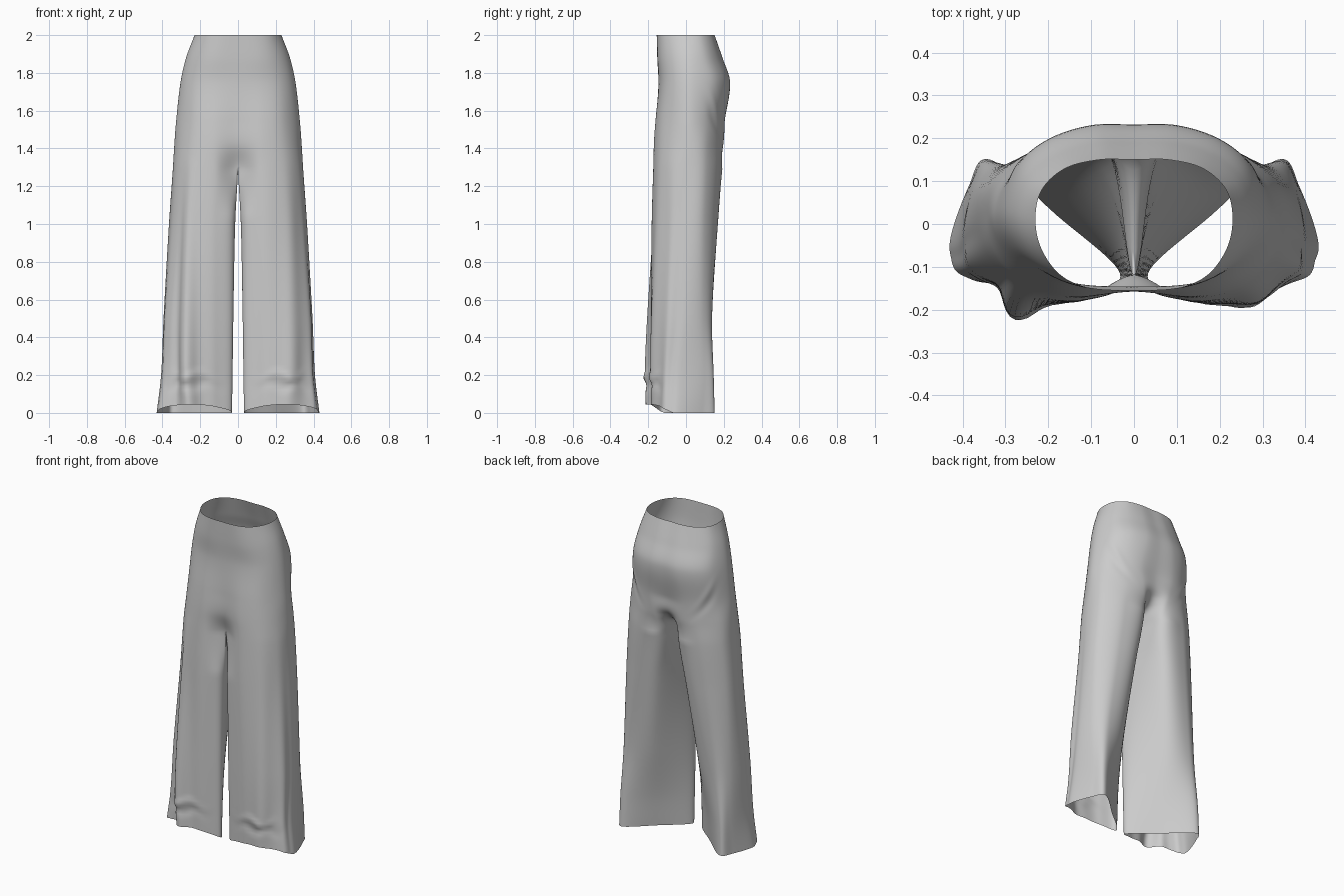
import bpy, bmesh, math
from mathutils import Vector

if "Cube" in bpy.data.objects:
    bpy.data.objects.remove(bpy.data.objects["Cube"])

# Half cross-sections: front centre -> outer side -> back centre.
# Below the crotch the last point equals the first, closing the leg.
CROTCH = 1.29
Z = [2.0, 1.88, 1.75, 1.55, 1.42, CROTCH, 1.0, 0.5, 0.2, 0.0]
TORSO = [
    [(0, -.155), (.10, -.15), (.17, -.12), (.215, -.06), (.23, .01), (.215, .08), (.16, .13), (.08, .15), (0, .15)],
    [(0, -.152), (.12, -.147), (.20, -.115), (.255, -.055), (.275, .02), (.25, .105), (.185, .16), (.09, .19), (0, .192)],
    [(0, -.146), (.13, -.14), (.22, -.11), (.282, -.05), (.304, .03), (.27, .135), (.2, .197), (.1, .230), (0, .232)],
    [(0, -.155), (.13, -.16), (.23, -.13), (.30, -.06), (.327, .02), (.295, .105), (.22, .17), (.12, .204), (0, .2)],
    [(0, -.155), (.13, -.17), (.24, -.14), (.31, -.07), (.337, .02), (.31, .105), (.21, .175), (.09, .197), (0, .16)],
]
LEG = [
    [(0, -.12), (.12, -.172), (.245, -.15), (.32, -.08), (.345, .01), (.322, .105), (.21, .178), (.06, .162)],
    [(.015, -.115), (.12, -.178), (.26, -.16), (.335, -.09), (.365, 0), (.345, .095), (.24, .162), (.095, .135)],
    [(.025, -.115), (.12, -.175), (.27, -.18), (.365, -.11), (.395, -.02), (.367, .09), (.295, .138), (.155, .09)],
    [(.03, -.115), (.12, -.17), (.27, -.185), (.37, -.12), (.408, -.05), (.378, .095), (.325, .145), (.178, .045)],
    [(.033, -.115), (.12, -.165), (.26, -.18), (.385, -.125), (.432, -.06), (.387, .085), (.335, .15), (.18, .02)],
]
KEYS = [[Vector(p) for p in s] for s in TORSO] + [[Vector(p) for p in s + s[:1]] for s in LEG]
SEG = 12           # samples per section span
ROWS = 100


def section(z):
    """Hermite-interpolate the key sections at height z."""
    i = next((k for k in range(len(Z) - 1) if z >= Z[k + 1]), len(Z) - 2)
    h = Z[i + 1] - Z[i]
    t = (z - Z[i]) / h

    def slope(k, j):
        a, b = max(k - 1, 0), min(k + 1, len(Z) - 1)
        return (KEYS[b][j] - KEYS[a][j]) / (Z[b] - Z[a])
    out = []
    for j in range(9):
        p = (KEYS[i][j] * (2*t**3 - 3*t*t + 1) + slope(i, j) * h * (t**3 - 2*t*t + t)
             + KEYS[i+1][j] * (3*t*t - 2*t**3) + slope(i+1, j) * h * (t**3 - t*t))
        out.append(p)
    if z >= CROTCH:
        out[0].x = out[8].x = 0
        if Z[4] > z:  # steep crotch curve between the last torso row and the crotch
            out[8].y = KEYS[4][8].y + (KEYS[5][8].y - KEYS[4][8].y) * t ** 1.6
    else:
        out[0].x = max(out[0].x, .001)
        out[8] = out[0].copy()
    return out


def curve(pts, z):
    """Catmull-Rom through the section, blending from mirrored to closed ends."""
    w = min(max((CROTCH - z) / .25, 0), 1)
    flip = lambda p: Vector((-p.x, p.y))
    first = flip(pts[1]).lerp(pts[7], w)
    last = flip(pts[7]).lerp(pts[1], w)
    q = [first] + pts + [last]
    res = []
    for k in range(1, 9):
        a, b, c, d = q[k-1:k+3]
        for s in range(SEG):
            t = s / SEG
            p = .5 * (2*b + (c - a)*t + (2*a - 5*b + 4*c - d)*t*t + (3*b - a - 3*c + d)*t**3)
            p.x = max(p.x, 0 if z >= CROTCH else .001)
            res.append(p)
    return res + [pts[8].copy()]


def bump(x, c, w):
    return math.exp(-((x - c) / w) ** 2)


def fold(u, z, side):
    """Outward offset: hanging pleats, hem crumples and seat wrinkles."""
    low = min(max((1.35 - z) / 1.1, 0), 1)
    d = 0
    # broad soft pleats: (position around the section, depth)
    pleats = ((1.2, .004), (2.1, .005), (3.2, .010)) if side > 0 else \
             ((1.1, .004), (2.0, .034), (3.3, .006))
    for c, a in pleats:
        d += low * a * (bump(u, c, .3) - .5 * bump(u, c + .5, .25))
    d += .008 * bump(z, .18 + .02 * math.sin(5 * u), .022) * bump(u, 1.9, .7)
    d -= .008 * bump(z, .13 + .015 * math.sin(6 * u), .03) * bump(u, 2.0, .8)
    d += .004 * bump(z, 1.56 - .12 * (u - 6), .025) * bump(u, 5.6, .6)
    d -= .004 * bump(z, 1.50 - .12 * (u - 6), .03) * bump(u, 5.6, .6)
    return d


def add_half(bm, side):
    grid = []
    for r in range(ROWS + 1):
        # upper rows end exactly at the crotch
        split = 45
        z = 2 - (2 - CROTCH) * r / split if r <= split else CROTCH * (1 - (r - split) / (ROWS - split))
        z = max(z, 0)
        c = curve(section(z), z)
        n = len(c)
        row = []
        for k, p in enumerate(c):
            u = k / SEG
            tan = c[min(k + 1, n - 1)] - c[max(k - 1, 0)]
            nrm = Vector((tan.y, -tan.x)).normalized()
            edge = min(u, 8 - u, .5) * 2
            p = p + nrm * fold(u, z, side) * edge
            # front hem hangs a little higher than the back
            lift = .045 * math.sin(math.pi * min(u / 3.9, 1)) * max(1 - z / .25, 0) if u < 3.9 else 0
            row.append(bm.verts.new((side * p.x, p.y, z + lift)))
        grid.append(row)
    for a, b in zip(grid, grid[1:]):
        for k in range(len(a) - 1):
            f = (a[k], a[k+1], b[k+1], b[k])
            bm.faces.new(f if side < 0 else f[::-1])


# Trousers: two mirrored halves welded along the centre seam
bm = bmesh.new()
for s in (1, -1):
    add_half(bm, s)
bmesh.ops.remove_doubles(bm, verts=bm.verts, dist=.0004)
bmesh.ops.recalc_face_normals(bm, faces=bm.faces)
me = bpy.data.meshes.new("wide_leg_trousers")
bm.to_mesh(me)
bm.free()
ob = bpy.data.objects.new("wide_leg_trousers", me)
bpy.context.collection.objects.link(ob)
for p in me.polygons:
    p.use_smooth = True
